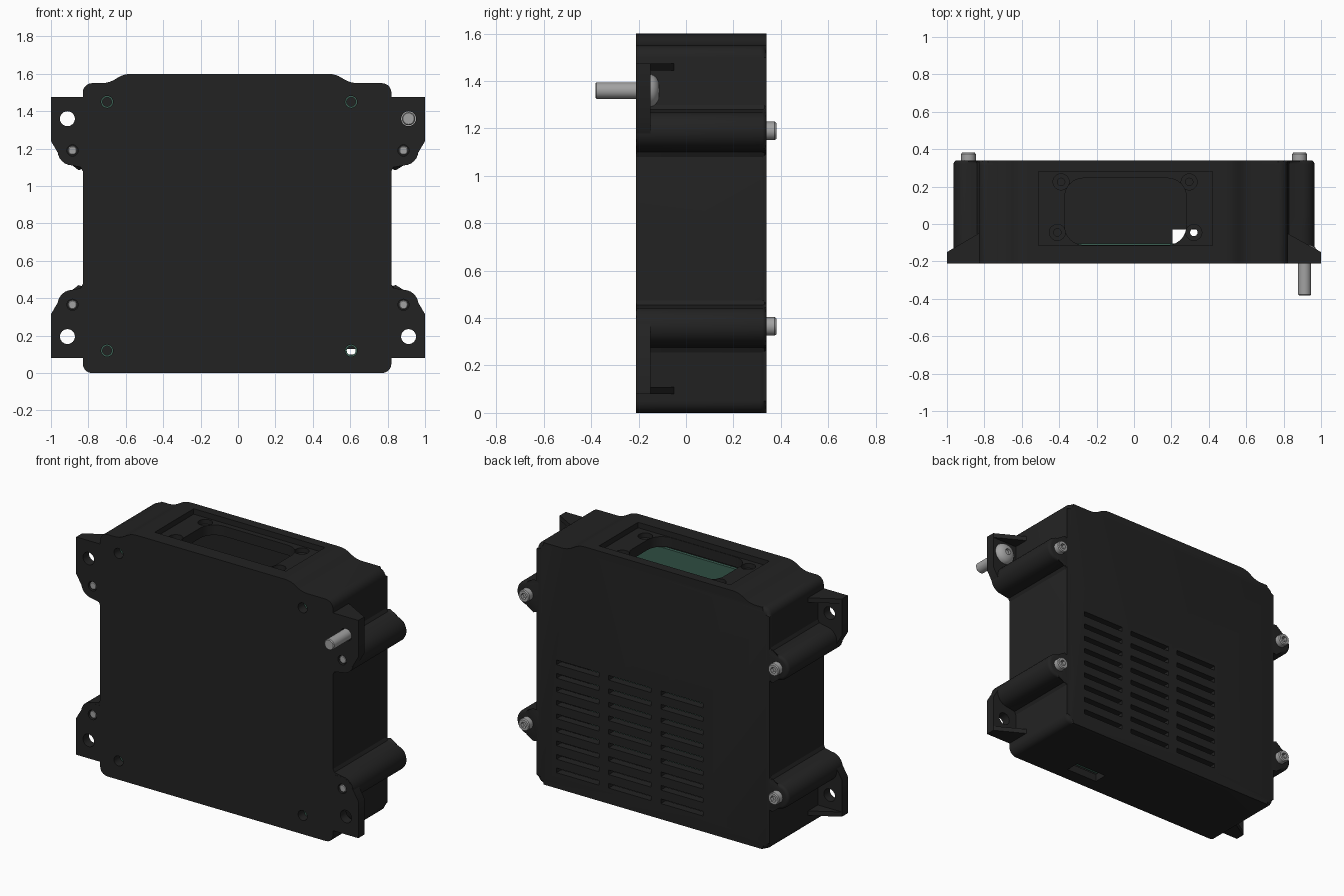
import bpy, bmesh, math
from mathutils import Vector

if "Cube" in bpy.data.objects:
    bpy.data.objects.remove(bpy.data.objects["Cube"])


def material(name, rgb):
    m = bpy.data.materials.new(name)
    m.diffuse_color = (*rgb, 1)
    m.use_nodes = True
    m.node_tree.nodes["Principled BSDF"].inputs["Base Color"].default_value = m.diffuse_color
    return m


BLACK = material("black plastic", (0.0165, 0.0165, 0.0165))
STEEL = material("steel", (0.36, 0.36, 0.36))
GREEN = material("board green", (0.045, 0.12, 0.088))


def rounded(corners, n=5):
    """Outline from (u, v, radius) corners."""
    out = []
    for i, (u, v, r) in enumerate(corners):
        p = Vector((u, v))
        a = (Vector(corners[i - 1][:2]) - p).normalized()
        b = (Vector(corners[(i + 1) % len(corners)][:2]) - p).normalized()
        if r == 0:
            out.append(p)
            continue
        s, e = p + a * r, p + b * r
        for k in range(n + 1):
            t = k / n
            # rational curve, exact arc on right angles
            w = math.cos((math.pi - a.angle(b)) / 2)
            c = [(1 - t) ** 2, 2 * w * t * (1 - t), t * t]
            out.append((s * c[0] + p * c[1] + e * c[2]) / sum(c))
    return out


def rect(u0, u1, v0, v1, r=0.0):
    return rounded([(u0, v0, r), (u1, v0, r), (u1, v1, r), (u0, v1, r)], 8)


def circle(u, v, r, n=24):
    return [(u + r * math.cos(2 * math.pi * k / n), v + r * math.sin(2 * math.pi * k / n)) for k in range(n)]


def prism(name, outlines, lo, hi, axis='Y', mat=BLACK, bevel=0.0):
    """Extrude outlines between lo and hi; bevel rounds the hi rim."""
    bm = bmesh.new()
    for pts in outlines:
        def ring(d):
            return [bm.verts.new((u, d, v) if axis == 'Y' else (u, v, d)) for u, v in pts]
        a, b = ring(lo), ring(hi)
        bm.faces.new(a)
        cap = bm.faces.new(b)
        for i in range(len(a)):
            bm.faces.new((a[i - 1], a[i], b[i], b[i - 1]))
        if bevel:
            bmesh.ops.bevel(bm, geom=list(cap.edges), offset=bevel, segments=3,
                            profile=0.5, affect='EDGES')
    bmesh.ops.recalc_face_normals(bm, faces=bm.faces)
    me = bpy.data.meshes.new(name)
    bm.to_mesh(me)
    bm.free()
    ob = bpy.data.objects.new(name, me)
    bpy.context.collection.objects.link(ob)
    me.materials.append(mat)
    return ob


def activate(ob):
    bpy.ops.object.select_all(action='DESELECT')
    ob.select_set(True)
    bpy.context.view_layer.objects.active = ob


def cut(ob, outlines, lo, hi, axis='Y'):
    tool = prism("cutter", outlines, lo, hi, axis)
    mod = ob.modifiers.new("cut", 'BOOLEAN')
    mod.operation, mod.solver, mod.object = 'DIFFERENCE', 'EXACT', tool
    activate(ob)
    bpy.ops.object.modifier_apply(modifier=mod.name)
    bpy.data.objects.remove(tool)


# Housing: rounded outline with a raised top, hollow inside
housing = prism("housing", [rounded([
    (-.83, 0, .05), (.82, 0, .05), (.82, 1.55, .05), (.60, 1.55, .04), (.52, 1.6, .04),
    (-.61, 1.6, .04), (-.69, 1.55, .04), (-.83, 1.55, .05)])], -.21, .34, bevel=.025)
cut(housing, [rect(-.78, .77, .05, 1.5)], -.15, .29)

# Vent slots in the back, three columns
cut(housing, [rect(x, x + .3, z - .015, z + .015)
              for x in (-.36, .01, .38) for z in [.115 + .0865 * k for k in range(9)]], .25, .4)

# Board fixing holes in the front, cable slot in the bottom
corners = [(x, z) for x in (-.70, .605) for z in (.12, 1.45)]
cut(housing, [circle(x, z, .032) for x, z in corners], -.3, -.14)
cut(housing, [rect(.205, .43, -.12, -.03)], -.1, .1, 'Z')

# Recessed display panel with window and counterbored holes
panel_holes = [(-.39, .225), (.295, .225), (-.41, -.045), (.32, -.045)]
cut(housing, [rect(-.51, .42, -.115, .28)], 1.565, 1.7, 'Z')
cut(housing, [rect(-.37, .28, -.112, .245, .1)], 1.45, 1.7, 'Z')
cut(housing, [circle(x, y, .043) for x, y in panel_holes], 1.535, 1.7, 'Z')
cut(housing, [circle(x, y, .02) for x, y in panel_holes], 1.45, 1.7, 'Z')

# Circuit board just behind the front wall
board = prism("circuit_board", [rect(-.77, .76, .06, 1.49)], -.125, -.105, mat=GREEN)
cut(board, [circle(x, z, .024) for x, z in corners], -.2, 0)

smooth = [housing]


def lathe(name, x, z, profile, n=24, mat=STEEL):
    """Turn (radius, y) points around a y-aligned axis."""
    bm = bmesh.new()
    rings = [[bm.verts.new((u, y, v)) for u, v in circle(x, z, r, n)] for r, y in profile]
    bm.faces.new(rings[0])
    bm.faces.new(rings[-1])
    for a, b in zip(rings, rings[1:]):
        for i in range(n):
            bm.faces.new((a[i - 1], a[i], b[i], b[i - 1]))
    bmesh.ops.recalc_face_normals(bm, faces=bm.faces)
    me = bpy.data.meshes.new(name)
    bm.to_mesh(me)
    bm.free()
    me.materials.append(mat)
    ob = bpy.data.objects.new(name, me)
    bpy.context.collection.objects.link(ob)
    smooth.append(ob)
    return ob


# Four corner mounts, mirrored left/right and top/bottom
for sx, side in ((-1, "left"), (1, "right")):
    wall = .82 if sx > 0 else .83
    for top, level in ((False, "lower"), (True, "upper")):
        tag = f"{side}_{level}"

        def place(pts):
            return [(sx * u, v if top else 1.555 - v) for u, v in pts]

        # Screw boss with coved sides
        bx, bz, r = .885, 1.19, .08
        arc = [(bx + r * math.cos(t), bz + r * math.sin(t))
               for t in [math.pi * (k / 12 - .5) for k in range(13)]]
        outline = ([(wall - .03, bz - .11), (wall, bz - .11), (wall + .01, bz - .09)] + arc
                   + [(wall + .01, bz + .09), (wall, bz + .11), (wall - .03, bz + .11)])
        boss = prism("boss_" + tag, [place(outline)], -.209, .34, bevel=.018)
        hole = place([(bx, bz)])[0]
        cut(boss, [circle(*hole, .03)], -.3, -.17)
        smooth.append(boss)

        # Mounting ear with a bolt hole
        ear = prism("ear_" + tag, [place([(wall - .03, 1.115), (.90, 1.115), (.935, 1.13),
                                          (1, 1.24), (1, 1.475), (wall - .03, 1.475)])], -.21, -.15)
        bolt_hole = place([(.912, 1.36)])[0]
        cut(ear, [circle(*bolt_hole, .04)], -.3, 0)
        cut(ear, [circle(*hole, .03)], -.3, -.17)
        smooth.append(ear)

        # Triangular gusset along the outer edge of the ear
        z0, z1 = sorted(v for _, v in place([(0, 1.445), (0, 1.475)]))
        prism("gusset_" + tag, [[(sx * (wall - .03), -.16), (sx * 1, -.16), (sx * 1, -.15),
                                 (sx * wall, -.05), (sx * (wall - .03), -.05)]], z0, z1, 'Z')

        # Cap screw: head with hex socket behind, tip showing in front
        head = lathe("screw_head_" + tag, *hole,
                     [(.039, .33), (.039, .374), (.034, .381)])
        cut(head, [circle(*hole, .02, 6)], .358, .45)
        lathe("screw_tip_" + tag, *hole, [(.025, -.16), (.025, -.2), (.02, -.205)])

# Mounting bolt through the upper right ear
lathe("mounting_bolt", .912, 1.36,
      [(.03, -.382), (.035, -.377), (.035, -.15), (.07, -.15), (.066, -.137),
       (.054, -.123), (.035, -.114), (.02, -.112), (.02, -.13)])

for ob in smooth:
    activate(ob)
    bpy.ops.object.shade_smooth_by_angle(angle=math.radians(35))
